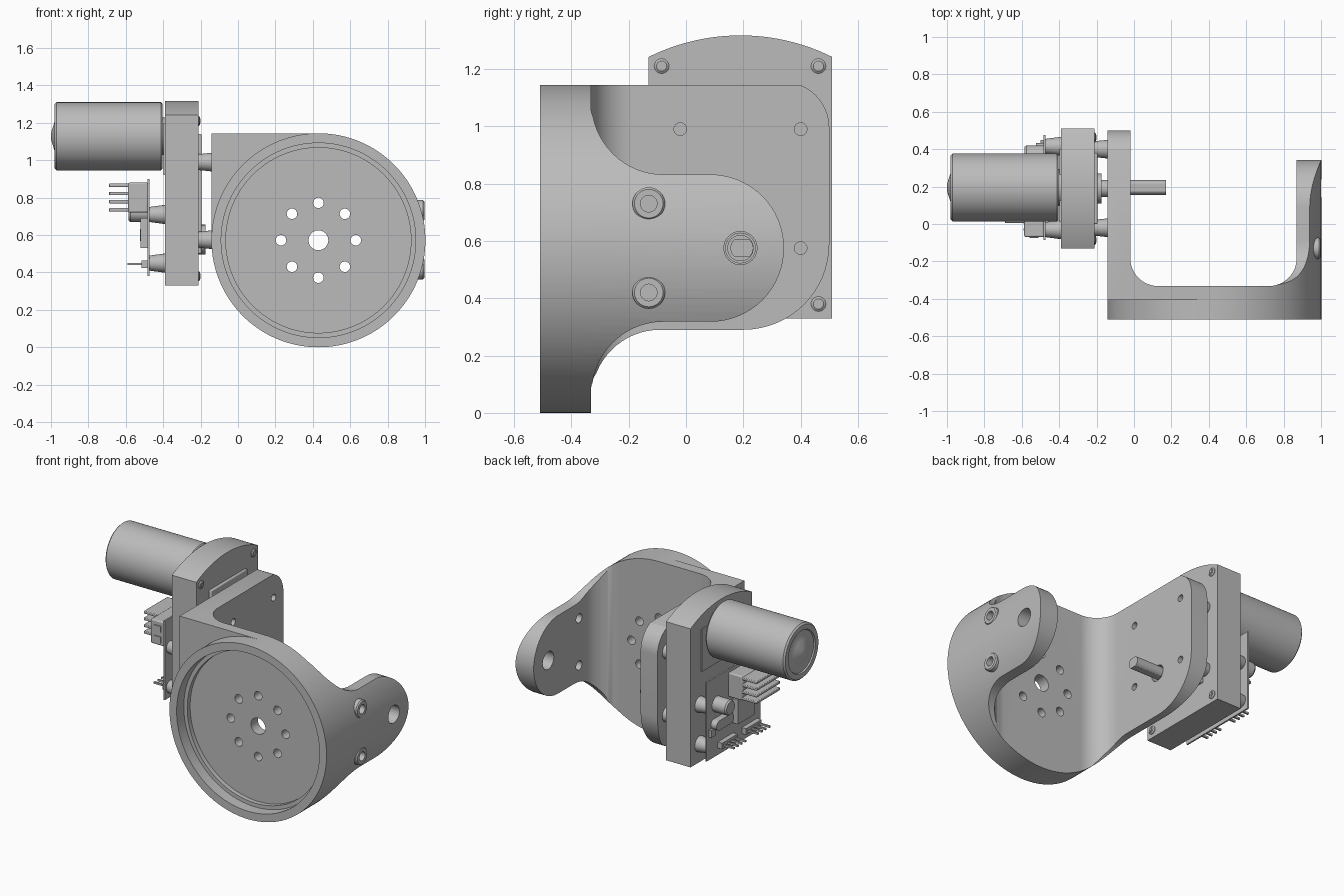
import bpy, bmesh, math
from mathutils import Vector

old = bpy.data.objects.get("Cube")
if old:
    bpy.data.objects.remove(old, do_unlink=True)

grey = bpy.data.materials.new("plain_grey")
grey.use_nodes = True
grey.diffuse_color = (0.5, 0.5, 0.5, 1)
grey.node_tree.nodes["Principled BSDF"].inputs["Base Color"].default_value = (0.5, 0.5, 0.5, 1)


def place(axis, a, b, t):
    return {"x": (t, a, b), "y": (a, t, b), "z": (a, b, t)}[axis]


def arc(ca, cb, r, start, end, n=16):
    angles = [math.radians(start + (end - start) * i / n) for i in range(n + 1)]
    return [(ca + r * math.cos(t), cb + r * math.sin(t)) for t in angles]


def finish(name, bm):
    bmesh.ops.recalc_face_normals(bm, faces=bm.faces)
    mesh = bpy.data.meshes.new(name)
    bm.to_mesh(mesh)
    bm.free()
    mesh.materials.append(grey)
    ob = bpy.data.objects.new(name, mesh)
    bpy.context.collection.objects.link(ob)
    return ob


def loft(name, axis, rings, closed=False):
    """Join rings of (points, position) along an axis; cap or close the ends."""
    bm = bmesh.new()
    loops = [[bm.verts.new(place(axis, a, b, t)) for a, b in pts] for pts, t in rings]
    n = len(loops[0])
    pairs = list(zip(loops, loops[1:]))
    if closed:
        pairs.append((loops[-1], loops[0]))
    else:
        bm.faces.new(loops[0])
        bm.faces.new(loops[-1])
    for p, q in pairs:
        for i in range(n):
            j = (i + 1) % n
            bm.faces.new((p[i], p[j], q[j], q[i]))
    return finish(name, bm)


def prism(name, axis, pts, lo, hi):
    return loft(name, axis, [(pts, lo), (pts, hi)])


def turned(name, axis, a, b, profile, n=32, closed=False):
    """Round part from (position, radius) pairs."""
    return loft(name, axis, [(arc(a, b, r, 0, 360, n)[:-1], t) for t, r in profile], closed)


def box(name, x, y, z, bevel=0):
    ob = prism(name, "z", [(x[0], y[0]), (x[1], y[0]), (x[1], y[1]), (x[0], y[1])], *z)
    if bevel:
        mod = ob.modifiers.new("soft_edges", "BEVEL")
        mod.width, mod.segments = bevel, 2
    return ob


def boolean(ob, tool, operation):
    mod = ob.modifiers.new("cut", "BOOLEAN")
    mod.operation, mod.object, mod.solver = operation, tool, "EXACT"
    bpy.context.view_layer.objects.active = ob
    bpy.ops.object.modifier_apply(modifier=mod.name)
    bpy.data.objects.remove(tool, do_unlink=True)


# Bracket: round outline with one square corner
CX, CZ, R = 0.43, 0.572, 0.572
outline = arc(CX, CZ, R, -180, 90, 96) + [(CX - R, CZ + R)]
bracket = prism("bracket", "y", outline, -0.405, 0.6)

# Open the middle into a U with rounded inner corners
inside = [(-0.02, 1)] + arc(0.13, -0.182, 0.15, 180, 270) + arc(0.72, -0.182, 0.15, 270, 360) + [(0.87, 1)]
boolean(bracket, prism("inside_cutter", "z", inside, -1, 2), "DIFFERENCE")

# Side silhouettes of the two arms
large = ([(-0.6, -0.1), (-0.33, -0.1)] + arc(-0.09, 0.05, 0.24, 180, 90)
         + arc(0.2, 0.59, 0.3, -90, 0) + arc(0.34, 0.995, 0.16, 0, 90)
         + [(0.3, 1.2), (-0.6, 1.2)])
small = ([(-0.62, -0.12), (-0.329, -0.12)] + arc(-0.079, 0.068, 0.25, 180, 90)
         + arc(0.085, 0.575, 0.257, -90, 90, 32) + arc(-0.079, 1.082, 0.25, -90, -180)
         + [(-0.329, 1.25), (-0.62, 1.25)])
arms = prism("arm_shapes", "x", large, -0.3, 0.45)
boolean(arms, prism("small_arm_shape", "x", small, 0.4, 1.2), "UNION")
boolean(bracket, arms, "INTERSECT")

# Holes: bolt circle, wall screws, shaft openings
holes = [("y", CX, CZ, 0.053, -0.5, -0.2)]
for i in range(8):
    t = i * math.pi / 4
    holes.append(("y", CX + 0.2 * math.cos(t), CZ + 0.2 * math.sin(t), 0.028, -0.5, -0.2))
corners = [(y, z) for y in (-0.02, 0.4) for z in (0.575, 0.99)]
holes += [("x", y, z, 0.022, -0.1, 0.1) for y, z in corners]
holes += [("x", 0.19, 0.575, 0.052, -0.3, 0.1), ("x", 0.19, 0.575, 0.058, 0.8, 1.2)]
holes += [("x", -0.13, z, 0.03, 0.8, 1.2) for z in (0.42, 0.73)]
for axis, a, b, r, lo, hi in holes:
    boolean(bracket, turned("hole_cutter", axis, a, b, [(lo, r), (hi, r)], 24), "DIFFERENCE")

# Stepped rim of the front dish
turned("dish_rim", "y", CX, CZ,
       [(-0.51, R), (-0.405, R), (-0.405, 0.495), (-0.435, 0.495), (-0.435, 0.52), (-0.51, 0.52)],
       128, True)

# Raised screw bosses on the small arm
for z in (0.42, 0.73):
    turned("arm_boss", "x", -0.13, z,
           [(0.92, 0.057), (0.988, 0.057), (0.996, 0.05), (0.996, 0.029), (0.92, 0.029)], 32, True)

# Gearbox with arched top
gear = [(-0.13, 0.33), (0.51, 0.33)] + arc(0.19, 0.597, 0.72, 63.6, 116.4, 24)
prism("gearbox", "x", gear, -0.39, -0.212)
box("gearbox_front_plate", (-0.22, -0.195), (0.0, 0.38), (0.5, 1.14), 0.006)
box("gearbox_rear_plate", (-0.398, -0.38), (0.01, 0.4), (0.92, 1.2))
for y in (-0.085, 0.462):
    for z in (0.38, 1.21):
        turned("gearbox_screw", "x", y, z, [(-0.22, 0.026), (-0.208, 0.026), (-0.202, 0.018)], 20)
        box("screw_slot", (-0.205, -0.2), (y - 0.014, y + 0.014), (z - 0.004, z + 0.004))
        box("screw_slot", (-0.205, -0.2), (y - 0.004, y + 0.004), (z - 0.014, z + 0.014))

# Spacers between gearbox and bracket
for y, z in corners:
    turned("wall_spacer", "x", y, z, [(-0.215, 0.042), (-0.14, 0.05)], 24)

# Output bushing and shaft with two flats
turned("shaft_bushing", "x", 0.19, 0.575,
       [(-0.215, 0.08), (-0.175, 0.08), (-0.175, 0.046), (-0.13, 0.046)], 32)
flat = [(y, max(0.543, min(0.607, z))) for y, z in arc(0.195, 0.575, 0.04, 0, 360, 32)[:-1]]
prism("output_shaft", "x", flat, -0.2, 0.17)

# Motor with stepped rear cap
turned("motor", "x", 0.195, 1.128,
       [(-0.385, 0.1), (-0.405, 0.1), (-0.405, 0.174), (-0.413, 0.182), (-0.97, 0.182),
        (-0.98, 0.172), (-0.98, 0.14), (-0.972, 0.135), (-0.972, 0.1), (-0.98, 0.08),
        (-0.996, 0.03), (-1.0, 0.015)], 64)

# Circuit board on its spacers
box("circuit_board", (-0.483, -0.473), (-0.085, 0.475), (0.38, 0.9))
for y in (-0.03, 0.415):
    for z in (0.45, 0.71):
        turned("board_spacer", "x", y, z, [(-0.475, 0.04), (-0.385, 0.052)], 24)

# Plug block with stacked blades
box("plug_block", (-0.587, -0.48), (-0.07, 0.25), (0.72, 0.88), 0.008)
for z in (0.76, 0.83):
    box("plug_window", (-0.56, -0.51), (-0.076, -0.06), (z - 0.02, z + 0.02))
for z in (0.735, 0.778, 0.822, 0.866):
    box("plug_blade", (-0.69, -0.58), (0.005, 0.25), (z - 0.009, z + 0.009), 0.004)

# Small board components
turned("capacitor", "x", 0.37, 0.72, [(-0.48, 0.05), (-0.575, 0.05), (-0.585, 0.043)], 32)
can = arc(0.28, 0.6, 0.032, 90, 270, 10) + arc(0.4, 0.6, 0.032, -90, 90, 10)
prism("oscillator_can", "x", can, -0.525, -0.48)
box("control_chip", (-0.52, -0.48), (0.03, 0.2), (0.53, 0.69))
box("small_chip", (-0.5, -0.48), (0.4, 0.45), (0.53, 0.58))
for start in (-0.05, 0.2):
    box("pin_header", (-0.515, -0.48), (start, start + 0.16), (0.425, 0.465))
    for i in range(4):
        y = start + 0.02 + 0.04 * i
        box("header_pin", (-0.59, -0.51), (y - 0.006, y + 0.006), (0.439, 0.451))

# Smooth the round parts and keep crisp edges
bpy.ops.object.select_all(action="DESELECT")
for ob in bpy.context.collection.objects:
    if ob.type == "MESH" and ob.data.materials and ob.data.materials[0] == grey:
        ob.select_set(True)
        bpy.context.view_layer.objects.active = ob
bpy.ops.object.shade_smooth_by_angle(angle=math.radians(30))
